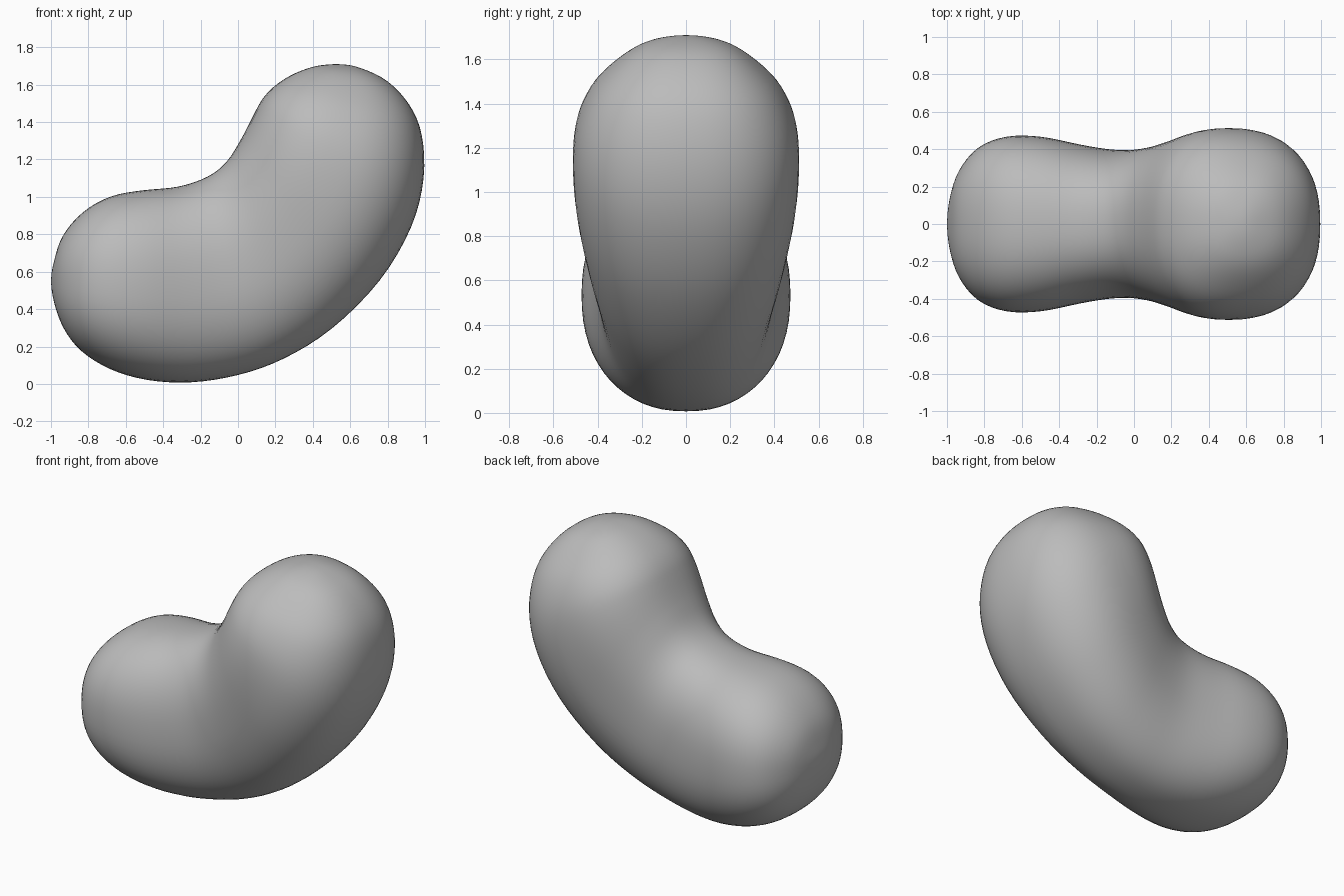
import bpy
import bmesh
from math import sin, cos, pi, copysign
from mathutils import Vector

old = bpy.data.objects.get("Cube")
if old:
    bpy.data.objects.remove(old, do_unlink=True)

SIDES = 64        # points around each cross-section
STEPS = 4         # rings between two stations
SQUARENESS = 2.35 # superellipse exponent of the cross-section

# Stations along the bean: inner edge x, z, outer edge x, z, half width
stations = [
    (-1.0, .555, -1.0, .555, 0),
    (-.985, .65, -.985, .44, .14),
    (-.94, .79, -.935, .30, .285),
    (-.83, .92, -.84, .175, .41),
    (-.68, 1.005, -.68, .075, .47),
    (-.50, 1.038, -.48, .018, .468),
    (-.32, 1.055, -.25, .006, .425),
    (-.16, 1.11, 0, .045, .395),
    (-.06, 1.19, .24, .13, .41),
    (.01, 1.30, .5, .29, .455),
    (.055, 1.385, .76, .55, .50),
    (.09, 1.455, .93, .84, .515),
    (.13, 1.525, .995, 1.1, .495),
    (.19, 1.59, .985, 1.33, .43),
    (.28, 1.65, .92, 1.49, .33),
    (.38, 1.69, .80, 1.62, .22),
    (.46, 1.706, .66, 1.688, .11),
    (.56, 1.709, .56, 1.709, 0),
]


def beyond(s):
    """Station reflected through a tip, so the tip closes roundly."""
    return (s[2], s[3], s[0], s[1], -s[4])


def spline(a, b, c, d, t):
    """Smooth curve from b to c."""
    return b + .5 * t * (c - a + t * (2*a - 5*b + 4*c - d + t * (3*(b - c) + d - a)))


def soft(v):
    return copysign(abs(v) ** (2 / SQUARENESS), v)


def ring(inner_x, inner_z, outer_x, outer_z, width):
    """Rounded cross-section spanning the inner and outer edge."""
    inner = Vector((inner_x, 0, inner_z))
    outer = Vector((outer_x, 0, outer_z))
    centre, half = (inner + outer) / 2, (inner - outer) / 2
    side = Vector((0, width, 0))
    angles = [2 * pi * i / SIDES for i in range(SIDES)]
    return [centre + half * soft(cos(a)) + side * soft(sin(a)) for a in angles]


# Refine the stations
path = [beyond(stations[1])] + stations + [beyond(stations[-2])]
fine = []
for i in range(1, len(path) - 2):
    for k in range(STEPS):
        fine.append([spline(*values, k / STEPS) for values in zip(*path[i - 1:i + 3])])

# Skin the rings and close both tips
bm = bmesh.new()
rings = [[bm.verts.new(p) for p in ring(*s)] for s in fine[1:]]
for a, b in zip(rings, rings[1:]):
    for i in range(SIDES):
        j = (i + 1) % SIDES
        bm.faces.new((a[i], a[j], b[j], b[i]))
for tip, loop in ((stations[0], rings[0]), (stations[-1], rings[-1])):
    pole = bm.verts.new((tip[0], 0, tip[1]))
    for i in range(SIDES):
        bm.faces.new((loop[i], loop[(i + 1) % SIDES], pole))
# Even out the surface slightly
for _ in range(3):
    bmesh.ops.smooth_vert(bm, verts=bm.verts, factor=.5,
                          use_axis_x=True, use_axis_y=True, use_axis_z=True)
bmesh.ops.recalc_face_normals(bm, faces=bm.faces)
for face in bm.faces:
    face.smooth = True

mesh = bpy.data.meshes.new("bean_body")
bm.to_mesh(mesh)
bm.free()
bean = bpy.data.objects.new("bean_body", mesh)
bpy.context.collection.objects.link(bean)

# Plain grey
grey = bpy.data.materials.new("plain_grey")
grey.use_nodes = True
colour = (.5, .5, .5, 1)
grey.diffuse_color = colour
grey.node_tree.nodes["Principled BSDF"].inputs["Base Color"].default_value = colour
mesh.materials.append(grey)
